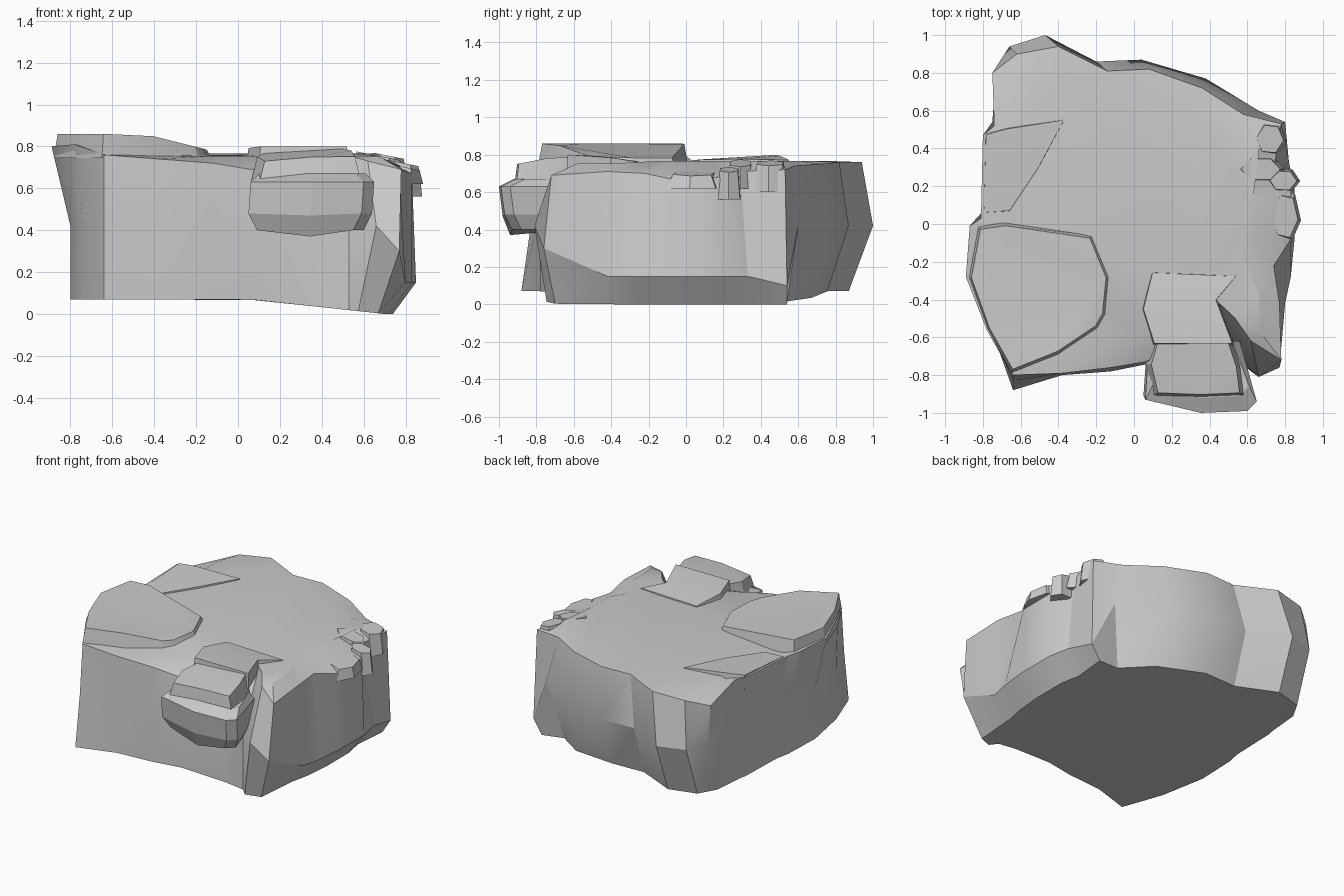
import bpy, bmesh, math

if "Cube" in bpy.data.objects:
    bpy.data.objects.remove(bpy.data.objects["Cube"])


def clamp(v):
    return max(0.0, min(1.0, v))


def loft(name, rings, angle=25):
    """Skin a stack of equal-length closed loops and cap both ends."""
    bm = bmesh.new()
    loops = [[bm.verts.new(p) for p in ring] for ring in rings]
    n = len(loops[0])
    for a, b in zip(loops, loops[1:]):
        for i in range(n):
            j = (i + 1) % n
            bm.faces.new((a[i], a[j], b[j], b[i]))
    caps = [bm.faces.new(loops[0][::-1]), bm.faces.new(loops[-1])]
    bmesh.ops.triangulate(bm, faces=caps)
    bmesh.ops.recalc_face_normals(bm, faces=bm.faces[:])
    mesh = bpy.data.meshes.new(name)
    bm.to_mesh(mesh)
    bm.free()
    obj = bpy.data.objects.new(name, mesh)
    bpy.context.collection.objects.link(obj)
    bpy.ops.object.select_all(action='DESELECT')
    obj.select_set(True)
    bpy.context.view_layer.objects.active = obj
    bpy.ops.object.shade_smooth_by_angle(angle=math.radians(angle))
    return obj


def slab(name, outline, top, base=0.70, inset=0.96):
    """Broken plate: outline loop with a sloped top given by top(x, y)."""
    cx = sum(p[0] for p in outline) / len(outline)
    cy = sum(p[1] for p in outline) / len(outline)
    low = [(x, y, base) for x, y in outline]
    high = []
    for x, y in outline:
        u, v = cx + (x - cx) * inset, cy + (y - cy) * inset
        high.append((u, v, top(u, v)))
    return loft(name, [low, high])


# Main boulder: widest outline (x, y) paired with the upper rim (x, y, z)
columns = [
    (-.64, -.83, -.64, -.80, .76), (-.38, -.80, -.38, -.79, .74),
    (-.12, -.78, -.12, -.76, .72), (.08, -.74, .06, -.73, .69),
    (.40, -.70, .35, -.60, .72), (.53, -.70, .45, -.42, .73),
    (.66, -.81, .62, -.62, .73), (.77, -.76, .78, -.72, .69),
    (.80, -.42, .77, -.42, .71), (.83, -.28, .74, -.22, .70),
    (.85, -.08, .83, -.08, .67), (.85, .18, .83, .18, .68),
    (.82, .33, .74, .29, .71), (.80, .54, .78, .53, .72),
    (.66, .60, .58, .58, .74), (.38, .77, .36, .72, .75),
    (.04, .87, .08, .82, .76), (-.20, .86, -.14, .81, .76),
    (-.47, 1.0, -.40, .94, .76), (-.66, .94, -.62, .90, .74),
    (-.73, .80, -.75, .80, .70), (-.75, .54, -.74, .52, .77),
    (-.76, .42, -.80, .47, .79), (-.77, .10, -.81, .03, .77),
    (-.79, .00, -.87, -.01, .80), (-.80, -.28, -.89, -.28, .80),
    (-.74, -.60, -.78, -.56, .81),
]
bottom, belly, rim, plateau = [], [], [], []
for x, y, u, v, z in columns:
    back_corner = x > .75 and y > .5
    bx = x * (.92 if back_corner else .87 if x > .55 else 1.0)
    by = y * (1.0 if back_corner else .87 if y > .5 else .92 if x > .55
              else 1.06 if x < -.6 and y < -.7 else 1.0)
    bottom.append((bx, by, .07 * (1 - clamp((bx - .05) / .65))))
    belly.append((x, y, .10 if back_corner else .15 if x > .7 and abs(y) < .5
                  else .30 if x > .7 else .42))
    rim.append((u, v, z))
    s = .76 if u > .6 and abs(v) < .35 else .86
    plateau.append((u * s, v * (.80 if v < -.6 else s),
                    .765 if v > -.4 else .755))
loft("boulder_body", [bottom, belly, rim, plateau])

# Raised plate on the front left
slab("front_left_plate",
     [(-.65, -.79), (-.40, -.69), (-.19, -.55), (-.15, -.48), (-.13, -.28),
      (-.22, -.06), (-.69, .01), (-.83, -.01), (-.88, -.28), (-.78, -.56)],
     lambda x, y: .86 - .08 * clamp((x + .45) / .32)
     - .03 * clamp((y + .3) / .3) * clamp((x + .7) / .25), .745, .95)

# Low ridge on the left edge
slab("left_ridge",
     [(-.80, .05), (-.66, .06), (-.50, .30), (-.36, .56), (-.68, .51), (-.79, .48)],
     lambda x, y: .77 + .03 * clamp(y / .5) * clamp((-x - .35) / .4))

# Plate leading out to the front outcrop
slab("front_shelf",
     [(.09, -.25), (.04, -.45), (.10, -.64), (.53, -.64), (.44, -.40), (.55, -.27)],
     lambda x, y: .80 - .035 * clamp((y + .5) / .22))

# Front outcrop: upper block and undercut lower block
slab("outcrop_upper",
     [(.10, -.60), (.06, -.74), (.10, -.91), (.36, -.92), (.59, -.91), (.57, -.75), (.52, -.60)],
     lambda x, y: .79 - .04 * clamp((-y - .7) / .2) - .03 * clamp((.2 - x) / .1), .62, .88)


def outcrop_ring(x0, x1, front, z_side, z_mid):
    return [(x0 + .02, -.62, z_side), (x0, front + .07, z_side), ((x0 + x1) / 2, front, z_mid),
            (x1 - .05, front + .01, z_side), (x1, front + .06, z_side), (x1 - .09, -.62, z_side)]


loft("outcrop_lower", [outcrop_ring(.09, .60, -.94, .40, .37),
                       outcrop_ring(.05, .64, -.98, .48, .47),
                       outcrop_ring(.06, .65, -1.0, .63, .63),
                       outcrop_ring(.10, .61, -.92, .67, .67)], 12)

# Broken blocks along the right edge: centre, radii, top height, underside
chips = [(.67, .29, .13, .08, .755, .62), (.79, .23, .09, .07, .72, .56),
         (.72, .45, .09, .10, .755, .60), (.80, .04, .085, .15, .70, .62)]
for k, (cx, cy, rx, ry, z, base) in enumerate(chips):
    ring = [(cx + rx * math.cos(a + k), cy + ry * math.sin(a + k))
            for a in (i * math.tau / 6 for i in range(6))]
    slab(f"right_block_{k + 1}", ring,
         lambda x, y, z=z, c=cx: z - .2 * (x - c), base, .8)
